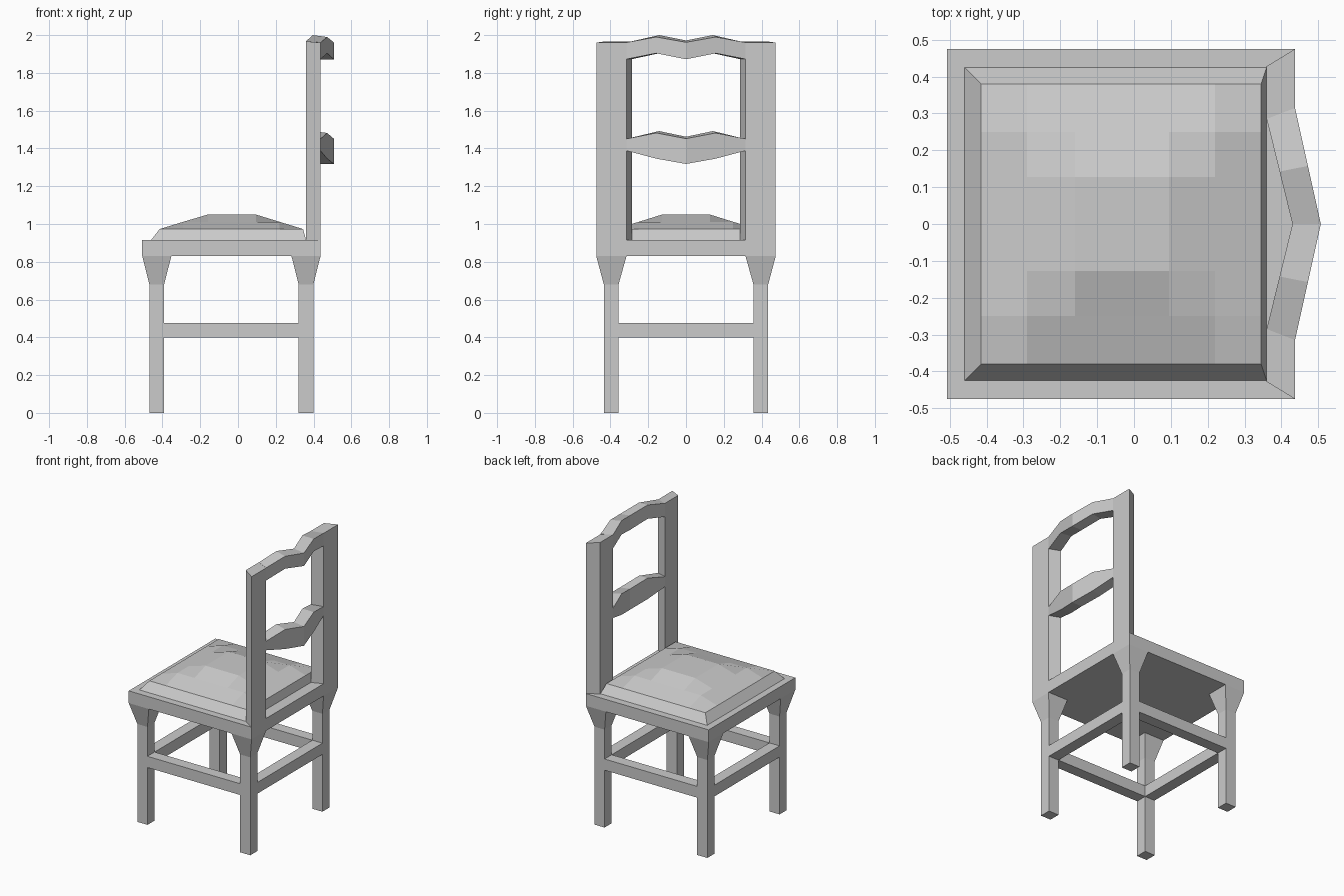
import bpy, bmesh

if "Cube" in bpy.data.objects:
    bpy.data.objects.remove(bpy.data.objects["Cube"])

X0, X1, Y = -0.507, 0.437, 0.475      # seat frame extents


def make(name, verts, faces):
    me = bpy.data.meshes.new(name)
    me.from_pydata(verts, [], faces)
    bm = bmesh.new()
    bm.from_mesh(me)
    bmesh.ops.recalc_face_normals(bm, faces=bm.faces)
    bm.to_mesh(me)
    bm.free()
    ob = bpy.data.objects.new(name, me)
    bpy.context.collection.objects.link(ob)
    return ob


def loft(name, rings):
    """Join equal-sized rings of points and cap both ends."""
    n = len(rings[0])
    verts = [p for r in rings for p in r]
    faces = [(k*n + i, k*n + (i+1) % n, (k+1)*n + (i+1) % n, (k+1)*n + i)
             for k in range(len(rings) - 1) for i in range(n)]
    faces += [tuple(range(n)), tuple(range(len(verts) - n, len(verts)))]
    return make(name, verts, faces)


def rect(x0, x1, y0, y1, z):
    return [(x0, y0, z), (x1, y0, z), (x1, y1, z), (x0, y1, z)]


def box(name, x0, x1, y0, y1, z0, z1):
    return loft(name, [rect(x0, x1, y0, y1, z0), rect(x0, x1, y0, y1, z1)])


# Legs with flared tops
for xn, cx, xa, xb in (("front", -0.43, X0, -0.353), ("back", 0.36, 0.283, X1)):
    for yn, s in (("right", -1), ("left", 1)):
        ya, yb = sorted((s * 0.315, s * Y))
        r = (cx - 0.039, cx + 0.039, s*0.396 - 0.039, s*0.396 + 0.039)
        loft(f"{xn}_{yn}_leg", [rect(*r, 0), rect(*r, 0.68),
                                rect(xa, xb, ya, yb, 0.83)])

# Stretchers, flush with the legs
for s in (-1, 1):
    box("side_stretcher", -0.391, 0.321, s*0.396 - 0.039, s*0.396 + 0.039, 0.398, 0.476)
for cx in (-0.43, 0.36):
    box("cross_stretcher", cx - 0.039, cx + 0.039, -0.357, 0.357, 0.398, 0.476)

# Seat frame
box("seat_frame", X0, X1, -Y, Y, 0.83, 0.915)

# Cushion: sloped sides and a faceted dome
xs = [-0.415, -0.29, -0.16, 0.095, 0.22, 0.345]
ys = [-0.38, -0.25, -0.127, 0.127, 0.25, 0.38]
lift = [0, 0.5, 1, 1, 0.5, 0]
verts = [(x, y, 0.973 + 0.077 * min(lift[i], lift[j]))
         for i, x in enumerate(xs) for j, y in enumerate(ys)]
faces = [(i*6 + j, i*6 + j + 6, i*6 + j + 7, i*6 + j + 1)
         for i in range(5) for j in range(5)]
rim = ([i*6 for i in range(6)] + [30 + j for j in range(1, 6)]
       + [i*6 + 5 for i in range(4, -1, -1)] + [j for j in range(4, 0, -1)])
for k in rim:
    x, y, z = verts[k]
    verts.append((-0.46 + (x + 0.415) / 0.76 * 0.82, y / 0.38 * 0.425, 0.915))
n = len(rim)
faces += [(rim[k], rim[(k+1) % n], 36 + (k+1) % n, 36 + k) for k in range(n)]
faces.append(tuple(range(36, 36 + n)))
make("seat_cushion", verts, faces)

# Back posts with slanted sides
for yn, s in (("right", -1), ("left", 1)):
    plan = [(0.36, s*0.285), (X1, s*0.315), (X1, s*Y), (0.36, s*0.428)]
    loft(f"{yn}_back_post", [[(x, y, 0.915) for x, y in plan],
                             [(x, y, 1.967 if x < 0.4 else 1.96) for x, y in plan]])


# Back rails, bowed backwards; heights given at end, quarter and middle
def rail(name, bottom, top):
    rings = []
    for k in (-2, -1, 0, 1, 2):
        t, i = k / 2, 2 - abs(k)
        bow = 0.07 * (1 - abs(t))
        xi, xo = 0.36 + bow, X1 + bow
        yi, yo = 0.285 * t, 0.315 * t
        drop = 0.01 if i else 0.006
        rings.append([(xi, yi, bottom[i]), (xo, yo, bottom[i]),
                      (xo, yo, top[i] - drop), (xi, yi, top[i])])
    loft(name, rings)


rail("top_rail", (1.873, 1.904, 1.872), (1.967, 2.0, 1.972))
rail("middle_rail", (1.388, 1.346, 1.318), (1.457, 1.492, 1.462))
